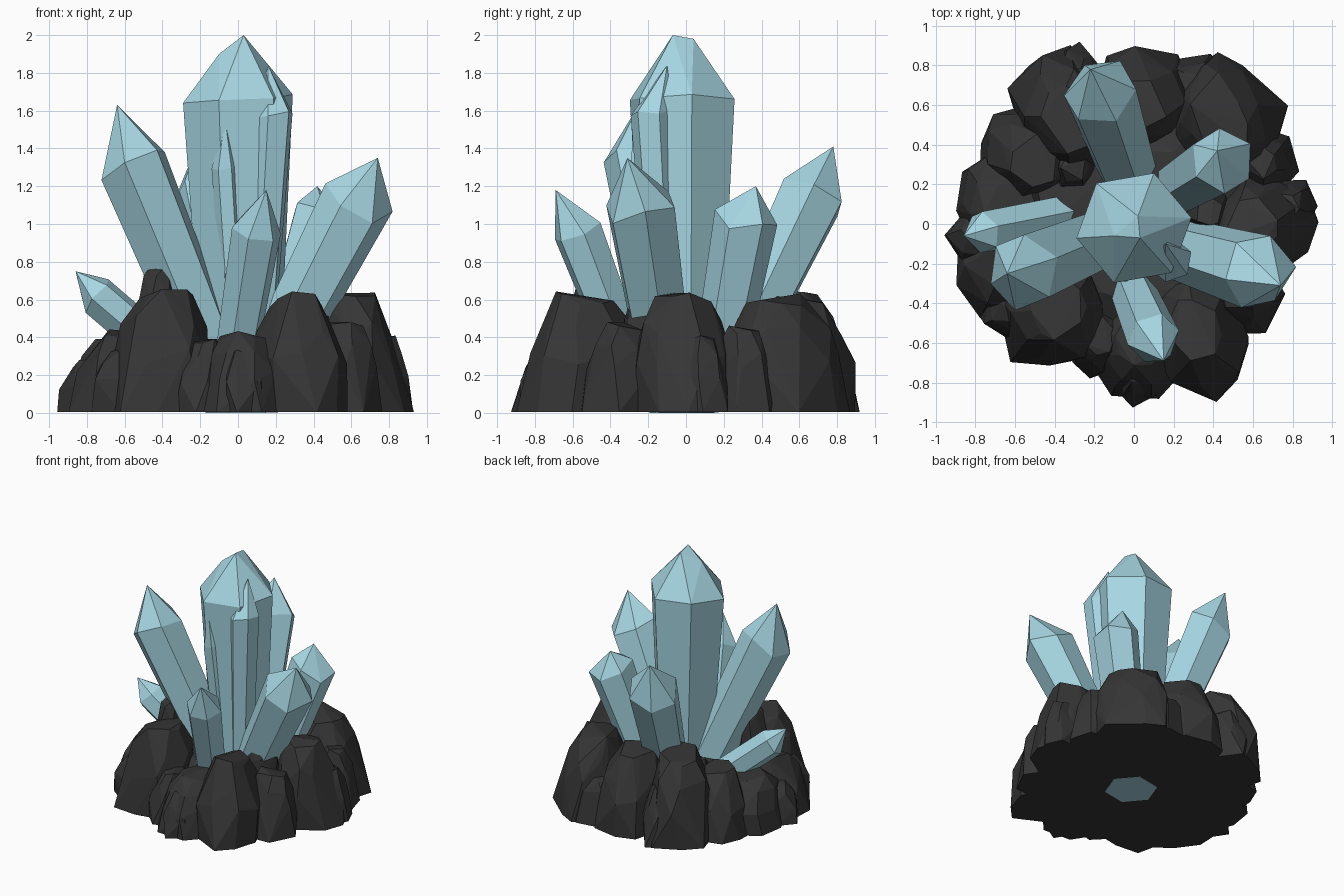
import bpy, bmesh, math, random
from mathutils import Vector

if "Cube" in bpy.data.objects:
    bpy.data.objects.remove(bpy.data.objects["Cube"])

random.seed(5)


def material(name, rgb):
    m = bpy.data.materials.new(name)
    m.diffuse_color = (*rgb, 1)
    m.use_nodes = True
    m.node_tree.nodes["Principled BSDF"].inputs["Base Color"].default_value = m.diffuse_color
    return m


ICE = material("pale_blue_crystal", (0.385, 0.675, 0.765))
ROCK = material("charcoal_rock", (0.036, 0.036, 0.036))


def hull(name, points, mat):
    """Flat-faced convex solid around a set of points."""
    bm = bmesh.new()
    for p in points:
        bm.verts.new(p)
    res = bmesh.ops.convex_hull(bm, input=bm.verts)
    junk = {g for g in res["geom_interior"] + res["geom_unused"]
            if isinstance(g, bmesh.types.BMVert)}
    bmesh.ops.delete(bm, geom=list(junk), context='VERTS')
    bmesh.ops.dissolve_limit(bm, angle_limit=math.radians(4),
                             verts=bm.verts, edges=bm.edges)
    bmesh.ops.recalc_face_normals(bm, faces=bm.faces)
    me = bpy.data.meshes.new(name)
    bm.to_mesh(me)
    bm.free()
    me.materials.append(mat)
    ob = bpy.data.objects.new(name, me)
    bpy.context.collection.objects.link(ob)
    return ob


def crystal(name, base, shoulder, tips, r, taper=0.72, twist=0.0, sides=6, wob=0.12):
    """Six-sided shaft widening from base to shoulder, closed by the tip points."""
    base, shoulder = Vector(base), Vector(shoulder)
    axis = (shoulder - base).normalized()
    u = axis.cross(Vector((0, 1, 0))).normalized()
    v = axis.cross(u)
    pts = [Vector(t) for t in tips]
    for i in range(sides):
        a = math.radians(twist) + math.tau * i / sides
        d = u * math.cos(a) + v * math.sin(a)
        foot = base + d * r * taper
        foot.z = max(foot.z, 0)
        pts.append(foot)
        pts.append(shoulder + d * r + axis * random.uniform(-wob, wob) * r * 2)
    hull(name, pts, ICE)


# Crystals: the tall middle one, its side growths, and the ring around it
crystal("main_crystal", (0.02, -0.01, 0), (0, -0.02, 1.63),
        [(-0.1, -0.06, 1.9), (0.03, -0.07, 2.0), (0.02, 0.04, 1.98)],
        0.295, 0.66, 10, wob=0.1)
crystal("main_side_growth", (0.1, -0.1, 0.2), (0.18, -0.18, 1.58),
        [(0.16, -0.1, 1.84)], 0.115, 0.7, 20)
crystal("main_front_growth", (0.0, -0.14, 0.2), (-0.07, -0.23, 1.3),
        [(-0.07, -0.28, 1.57)], 0.07, 0.9, 0)
crystal("left_crystal", (-0.06, -0.03, 0.1), (-0.565, -0.24, 1.33),
        [(-0.64, -0.25, 1.63)], 0.195, 0.78, 20)
crystal("right_crystal", (0.11, -0.09, 0.12), (0.63, -0.245, 1.12),
        [(0.74, -0.31, 1.35)], 0.195, 0.75, 10)
crystal("back_right_crystal", (0.17, 0.15, 0.12), (0.44, 0.315, 1.02),
        [(0.42, 0.37, 1.2)], 0.17, 0.78, 30)
crystal("back_crystal", (0.0, 0.17, 0.12), (-0.17, 0.66, 1.14),
        [(-0.22, 0.78, 1.41)], 0.19, 0.75, 0)
crystal("front_crystal", (-0.04, -0.25, 0.12), (0.1, -0.58, 0.98),
        [(0.15, -0.69, 1.18)], 0.135, 0.8, 15)
crystal("small_left_crystal", (-0.2, 0.07, 0.15), (-0.76, -0.04, 0.63),
        [(-0.86, -0.06, 0.75)], 0.11, 1.0, 15)


def rock(name, x, y, rx, ry, h, rot=0, lean=0.07, z0=0.004, sides=8):
    """Angular boulder: ragged rings, its uneven top leaning to the centre."""
    pts = []
    ca, sa = math.cos(math.radians(rot)), math.sin(math.radians(rot))
    d = math.hypot(x, y) or 1
    for t, s in ((0, 1.0), (0.5, 0.96), (0.78, 0.8), (1, 0.55)):
        off = random.uniform(0, 0.6)
        ox, oy = -x / d * lean * t, -y / d * lean * t
        for i in range(sides):
            a = math.tau * (i + off + random.uniform(-0.25, 0.25)) / sides
            k = s * random.uniform(0.86, 1.08)
            px, py = rx * k * math.cos(a), ry * k * math.sin(a)
            z = h * (t + random.uniform(-0.12, 0.02)) if t else 0
            pts.append((x + ox + px * ca - py * sa, y + oy + px * sa + py * ca, z0 + z))
    hull(name, pts, ROCK)


# Rock ring: x, y, half width, half depth, height, rotation
BOULDERS = [
    (0.66, -0.03, 0.27, 0.28, 0.62, 0),
    (0.34, -0.59, 0.25, 0.32, 0.63, 25),
    (0.03, -0.66, 0.24, 0.26, 0.43, 0),
    (-0.43, -0.47, 0.29, 0.28, 0.67, 30),
    (-0.66, -0.23, 0.25, 0.27, 0.43, 0),
    (-0.68, 0.10, 0.25, 0.28, 0.40, 0),
    (-0.36, 0.58, 0.26, 0.32, 0.64, 20),
    (-0.56, 0.36, 0.24, 0.24, 0.50, 10),
    (0.04, 0.66, 0.26, 0.27, 0.60, 0),
    (0.48, 0.54, 0.33, 0.28, 0.62, 125),
]
for i, b in enumerate(BOULDERS):
    rock(f"boulder_{i + 1}", *b)

# Lower chunks filling the gaps along the outer edge
CHUNKS = [
    (0.31, 0.70, 0.20, 0.19, 0.36), (0.68, 0.33, 0.15, 0.18, 0.45),
    (0.58, -0.36, 0.21, 0.20, 0.47), (-0.18, -0.60, 0.18, 0.16, 0.38),
    (-0.62, -0.40, 0.20, 0.18, 0.36), (-0.78, -0.08, 0.15, 0.20, 0.30),
    (-0.28, 0.74, 0.18, 0.15, 0.42), (0.05, -0.78, 0.12, 0.15, 0.33),
    (0.80, 0.09, 0.13, 0.15, 0.40),
]
for i, c in enumerate(CHUNKS):
    rock(f"edge_chunk_{i + 1}", *c, rot=i * 20, lean=0.04, sides=6)

# Small stones gripping the crystal feet
STONES = [(-0.43, -0.24, 0.13, 0.79), (0.36, -0.2, 0.16, 0.70),
          (0.38, 0.06, 0.14, 0.56), (-0.30, 0.28, 0.14, 0.5)]
for i, (x, y, r, h) in enumerate(STONES):
    rock(f"inner_stone_{i + 1}", x, y, r, r, h, i * 35, lean=0, sides=6)

# Low core joining all rocks, with a flat underside
rock("rock_core", 0, 0, 0.74, 0.74, 0.4, sides=12)
